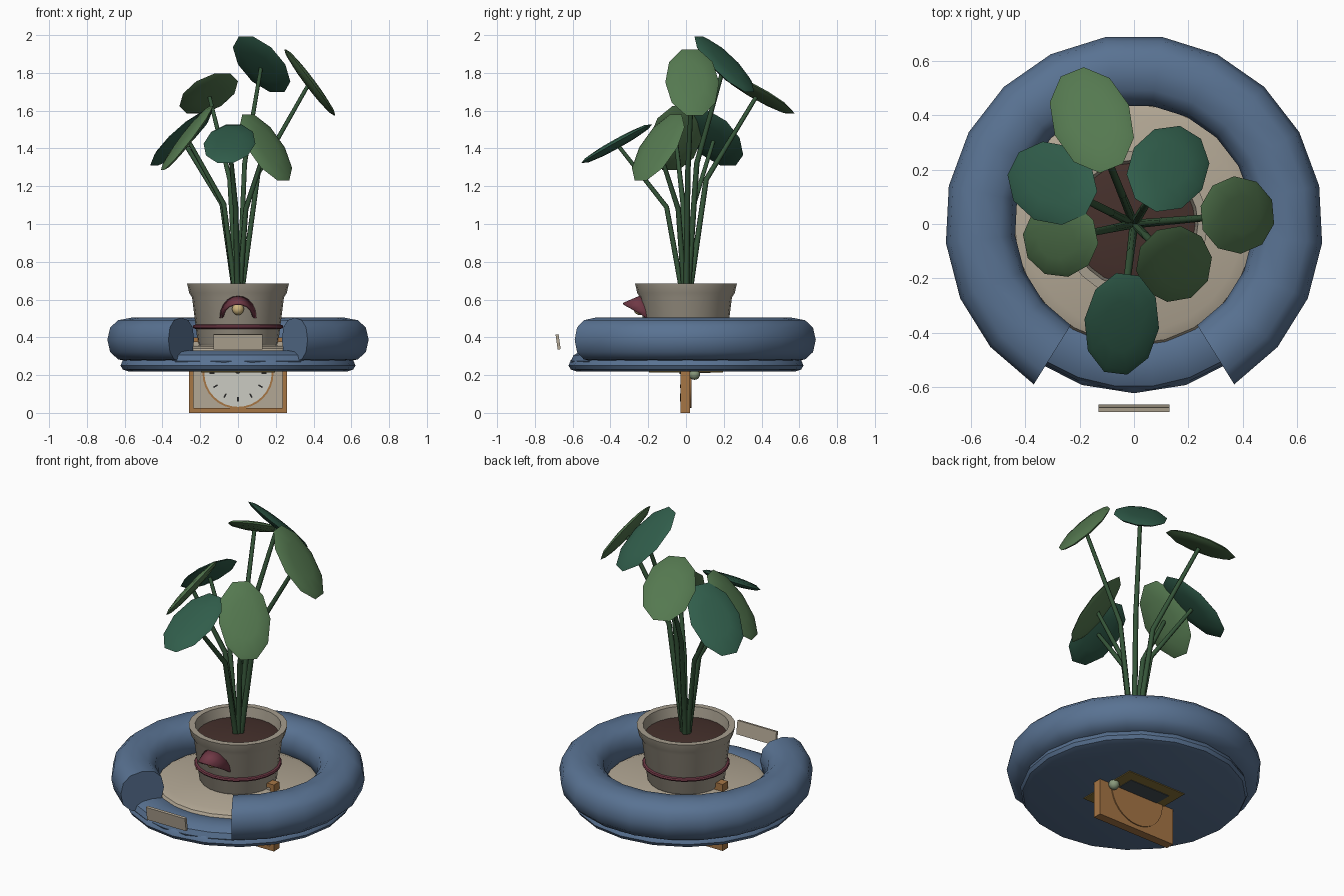
import bpy, bmesh
from math import sin, cos, pi, radians, hypot
from mathutils import Matrix, Vector

if "Cube" in bpy.data.objects:
    bpy.data.objects.remove(bpy.data.objects["Cube"])

def mat(name, *c):
    m = bpy.data.materials.new(name)
    m.diffuse_color = (*c, 1)
    m.use_nodes = True
    m.node_tree.nodes["Principled BSDF"].inputs["Base Color"].default_value = m.diffuse_color
    return m

BLUE = mat("blue_fabric", .10, .17, .29)
CREAM = mat("cream", .45, .39, .30)
CLAY = mat("clay", .38, .34, .27)
SOIL = mat("soil", .06, .03, .025)
RED = mat("dark_red", .16, .04, .06)
WOOD = mat("wood", .38, .18, .06)
OLIVE = mat("olive", .25, .17, .04)
SLATE = mat("slate", .06, .08, .09)
WHITE = mat("dial_white", .60, .60, .54)
BLACK = mat("black", .02, .02, .02)
GOLD = mat("gold", .60, .45, .20)
SAGE = mat("sage", .25, .32, .20)
LIGHT = mat("light_green", .09, .19, .08)
DARK = mat("dark_green", .03, .11, .07)
STEM = mat("stem_green", .035, .09, .04)

def finish(name, bm, m, angle=40):
    bmesh.ops.recalc_face_normals(bm, faces=bm.faces[:])
    me = bpy.data.meshes.new(name)
    bm.to_mesh(me)
    bm.free()
    me.materials.append(m)
    ob = bpy.data.objects.new(name, me)
    bpy.context.collection.objects.link(ob)
    bpy.ops.object.select_all(action='DESELECT')
    ob.select_set(True)
    bpy.context.view_layer.objects.active = ob
    if angle:
        bpy.ops.object.shade_smooth_by_angle(angle=radians(angle))
    return ob

def box(name, x, y, z, m):
    bm = bmesh.new()
    bmesh.ops.create_cube(bm, size=1)
    for v in bm.verts:
        v.co = [(a + b) / 2 + c * (b - a) for c, (a, b) in zip(v.co, (x, y, z))]
    return finish(name, bm, m, 0)

def lathe(name, profile, n, m):
    bm = bmesh.new()
    vs = [bm.verts.new((r, 0, z)) for r, z in profile]
    es = [bm.edges.new(p) for p in zip(vs, vs[1:])]
    bmesh.ops.spin(bm, geom=vs + es, axis=(0, 0, 1), cent=(0, 0, 0), angle=2 * pi, steps=n)
    bmesh.ops.remove_doubles(bm, verts=bm.verts[:], dist=1e-4)
    return finish(name, bm, m)

def bolster(name, r, z, hw, hh, half_angle, centre, n, m, sides=12):
    """Stuffed arc with a rounded-square section and closed ends."""
    bm = bmesh.new()
    p = lambda t: abs(t) ** .85 * (1 if t > 0 else -1)
    rings = []
    for i in range(n + 1):
        a = centre - half_angle + 2 * half_angle * i / n
        ring = []
        for k in range(sides):
            t = 2 * pi * k / sides
            q = r + hw * p(cos(t))
            ring.append(bm.verts.new((q * cos(a), q * sin(a), z + hh * p(sin(t)))))
        rings.append(ring)
    for a, b in zip(rings, rings[1:]):
        for k in range(sides):
            j = (k + 1) % sides
            bm.faces.new((a[k], a[j], b[j], b[k]))
    bm.faces.new(rings[0])
    bm.faces.new(rings[-1])
    return finish(name, bm, m)

def disc(name, r, y, z, depth, m, n=32):
    bm = bmesh.new()
    bmesh.ops.create_cone(bm, cap_ends=True, segments=n, radius1=r, radius2=r, depth=depth,
                          matrix=Matrix.Translation((0, y, z)) @ Matrix.Rotation(pi / 2, 4, 'X'))
    return finish(name, bm, m)

def ball(name, matrix, m, u=14, v=10, angle=40):
    bm = bmesh.new()
    bmesh.ops.create_uvsphere(bm, u_segments=u, v_segments=v, radius=1, matrix=matrix)
    return finish(name, bm, m, angle)

# Round bed
lathe("bed_base", [(0, .22), (.58, .22), (.61, .23), (.622, .25), (.61, .28), (.58, .30), (0, .30)], 20, BLUE)
bolster("bed_rim", .567, .387, .128, .117, radians(148), pi / 2, 17, BLUE)
bolster("bed_front_lip", .505, .275, .107, .055, radians(33), -pi / 2, 5, BLUE)
lathe("bed_cushion", [(0, .28), (.44, .28), (.455, .31), (.44, .34), (.40, .355), (0, .36)], 24, CREAM)

# Pot with soil and band
lathe("pot", [(0, .35), (.20, .35), (.213, .37), (.243, .61), (.258, .635), (.27, .685),
              (.235, .685), (.222, .61), (0, .61)], 24, CLAY)
lathe("soil", [(0, .64), (.17, .637), (.226, .625), (0, .615)], 24, SOIL)
lathe("pot_band", [(.22, .443), (.236, .448), (.24, .456), (.236, .464), (.22, .469), (.22, .443)], 24, RED)

# Little hood on the pot front, with a bell under it
bm = bmesh.new()
back, front = [], []
for i in range(11):
    t = pi * i / 10
    x, s = cos(t), sin(t)
    back.append(bm.verts.new((.093 * x, -.206 - .018 * s, .504 + .120 * s)))
    front.append(bm.verts.new((.08 * x, -.208 - .125 * s, .503 + .074 * s)))
for i in range(10):
    bm.faces.new((back[i], back[i + 1], front[i + 1], front[i]))
hood = finish("pot_hood", bm, RED)
mod = hood.modifiers.new("thickness", 'SOLIDIFY')
mod.thickness = .01
mod.offset = 0
ball("bell", Matrix.Translation((0, -.245, .55)) @ Matrix.Scale(.032, 4), GOLD)

# Plain tag floating before the bed
tag = box("name_tag", (-.13, .13), (-.008, .008), (-.04, .04), CREAM)
tag.location = (0, -.677, .376)
tag.rotation_euler.x = radians(8)

# Clock under the bed
box("clock_case", (-.26, .26), (-.018, .022), (0, .40), WOOD)
for s in (-1, 1):
    box("clock_side_frame", sorted((s * .235, s * .26)), (-.03, .022), (0, .40), WOOD)
for z in (0, .375):
    box("clock_cross_frame", (-.26, .26), (-.03, .022), (z, z + .025), WOOD)
box("clock_panel", (-.235, .235), (-.021, -.01), (.025, .375), CREAM)
disc("clock_dial_ring", .188, -.02, .21, .012, WOOD)
disc("clock_dial", .178, -.022, .21, .014, WHITE)
disc("clock_back_cover", .18, .022, .205, .012, WOOD)
for i in range(12):
    a = i * pi / 6
    t = box("clock_tick", (-.004, .004), (-.032, -.028), (.125, .15), BLACK)
    t.rotation_euler.y = a
    t.location.z = .21
for name, length, a in (("hour_hand", .08, -60), ("minute_hand", .12, 50)):
    h = box(name, (-.005, .005), (-.034, -.029), (0, length), BLACK)
    h.rotation_euler.y = radians(a)
    h.location.z = .21
ball("clock_knob", Matrix.Translation((.18, .045, .205)) @ Matrix.Scale(.03, 4), SAGE)
box("clock_mount", (-.195, .195), (-.195, .195), (.215, .25), OLIVE)
box("clock_mount_plate", (-.14, .13), (.02, .13), (.212, .25), SLATE)

# Leaves: centre, half length, half width, downward tilt, colour
LEAVES = [
    ((-.155, .382, 1.69), .23, .147, 29, LIGHT),
    ((.125, .203, 1.845), .226, .147, 43, DARK),
    ((.38, .033, 1.75), .23, .143, 53, LIGHT),
    ((.147, -.147, 1.405), .23, .143, 53, LIGHT),
    ((-.045, -.367, 1.425), .22, .138, 29, DARK),
    ((-.27, -.055, 1.455), .226, .142, 52, LIGHT),
    ((-.30, .15, 1.455), .228, .15, 42, DARK),
]
for (x, y, z), length, width, tilt, m in LEAVES:
    d = hypot(x, y)
    dx, dy, t = x / d, y / d, radians(tilt)
    u = Vector((dx * cos(t), dy * cos(t), -sin(t)))
    v = Vector((-dy, dx, 0))
    basis = Matrix((u, v, u.cross(v))).transposed().to_4x4()
    ball("leaf", Matrix.Translation((x, y, z)) @ basis @ Matrix.Diagonal((length, width, .024, 1)),
         m, 10, 6, 60)
    # Bent stem from the soil to the leaf
    cu = bpy.data.curves.new("stem", 'CURVE')
    cu.dimensions = '3D'
    cu.bevel_depth = .016
    cu.bevel_resolution = 1
    cu.use_fill_caps = True
    sp = cu.splines.new('POLY')
    sp.points.add(2)
    path = [(x * .04, y * .04, .61, 1), (x * .28, y * .28, .68 + .55 * (z - .68), .9), (x, y, z, .7)]
    for p, (px, py, pz, r) in zip(sp.points, path):
        p.co = (px, py, pz, 1)
        p.radius = r
    cu.materials.append(STEM)
    bpy.context.collection.objects.link(bpy.data.objects.new("stem", cu))
